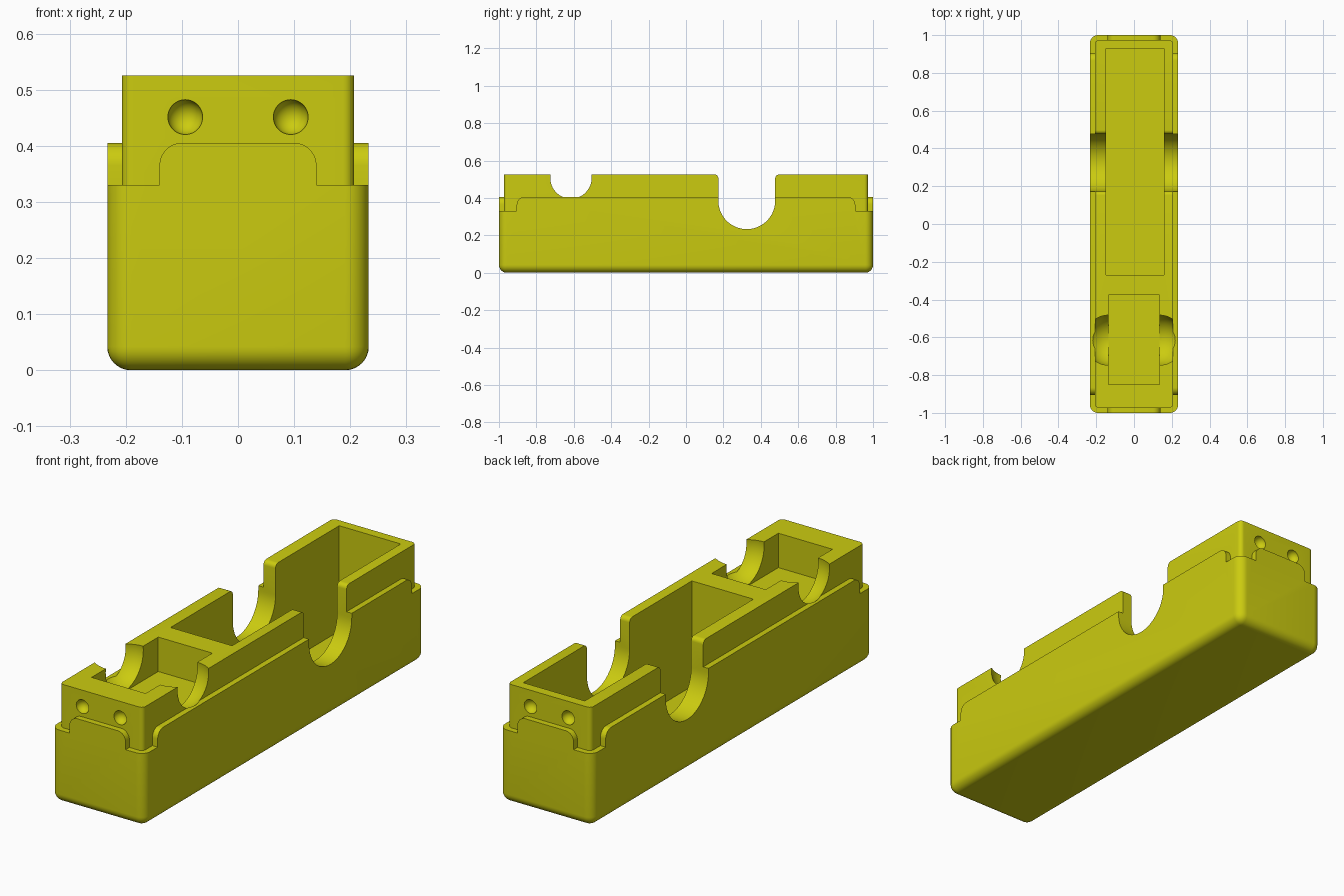
import bpy, bmesh, math
from mathutils import Vector

if "Cube" in bpy.data.objects:
    bpy.data.objects.remove(bpy.data.objects["Cube"])

yellow = bpy.data.materials.new("olive_yellow")
yellow.diffuse_color = (0.6, 0.6, 0.005, 1)
yellow.use_nodes = True
yellow.node_tree.nodes["Principled BSDF"].inputs["Base Color"].default_value = yellow.diffuse_color


def make(name, bm):
    bmesh.ops.recalc_face_normals(bm, faces=bm.faces)
    me = bpy.data.meshes.new(name)
    bm.to_mesh(me)
    bm.free()
    ob = bpy.data.objects.new(name, me)
    bpy.context.collection.objects.link(ob)
    me.materials.append(yellow)
    return ob


def box(name, lo, hi, round_vertical=0, round_bottom=False):
    bm = bmesh.new()
    bmesh.ops.create_cube(bm, size=1)
    for v in bm.verts:
        v.co = Vector([(a + b) / 2 + c * (b - a) for a, b, c in zip(lo, hi, v.co)])
    if round_vertical:
        def picked(e):
            a, b = (v.co for v in e.verts)
            return abs(a.z - b.z) > 0.01 or (round_bottom and a.z + b.z < 2 * lo[2] + 0.01)
        bmesh.ops.bevel(bm, geom=[e for e in bm.edges if picked(e)], offset=round_vertical,
                        segments=8, profile=0.5, affect='EDGES')
    return make(name, bm)


def prism(name, outline, axis, reach):
    """Extrude an outline (u, z) along x or y."""
    bm = bmesh.new()
    place = (lambda u, z, d: (d, u, z)) if axis == 'x' else (lambda u, z, d: (u, d, z))
    face = bm.faces.new([bm.verts.new(place(u, z, -reach)) for u, z in outline])
    out = bmesh.ops.extrude_face_region(bm, geom=[face])
    shift = Vector(place(0, 0, 2 * reach))
    for v in out['geom']:
        if isinstance(v, bmesh.types.BMVert):
            v.co += shift
    return make(name, bm)


def ball(name, loc, r):
    bm = bmesh.new()
    bmesh.ops.create_uvsphere(bm, u_segments=48, v_segments=24, radius=r)
    bmesh.ops.translate(bm, verts=bm.verts, vec=loc)
    return make(name, bm)


def combine(target, tool, operation):
    bpy.context.view_layer.objects.active = target
    mod = target.modifiers.new("join", 'BOOLEAN')
    mod.operation, mod.object, mod.solver = operation, tool, 'EXACT'
    bpy.ops.object.modifier_apply(modifier=mod.name)
    bpy.data.objects.remove(tool)


def arc(cu, cz, r, a0, a1, n=8):
    return [(cu + r * math.cos(math.radians(a0 + (a1 - a0) * i / n)),
             cz + r * math.sin(math.radians(a0 + (a1 - a0) * i / n))) for i in range(n + 1)]


def tab_outline(half, wide):
    """Low rim with a raised, round-shouldered middle."""
    right = [(wide, -0.1), (wide, 0.33), (half, 0.33)] + arc(half - 0.04, 0.365, 0.04, 0, 90)
    return right + [(-u, z) for u, z in reversed(right)]


# Outer shell with rim raised along the middle of every side
case = box("case_body", (-0.233, -1, 0), (0.233, 1, 0.45), 0.042, True)
rim = prism("rim_shape", tab_outline(0.14, 0.4), 'y', 1.2)
combine(rim, prism("rim_side_shape", tab_outline(0.905, 1.3), 'x', 0.35), 'UNION')
combine(case, rim, 'INTERSECT')

# Inner block rising above the rim
combine(case, box("inner_block", (-0.207, -0.973, 0.1), (0.207, 0.973, 0.525), 0.02), 'UNION')

# Long and short pockets
combine(case, box("long_pocket", (-0.147, -0.27, 0.05), (0.16, 0.93, 0.7)), 'DIFFERENCE')
combine(case, box("short_pocket", (-0.135, -0.85, 0.37), (0.135, -0.375, 0.7)), 'DIFFERENCE')

# Large U-shaped notch with rounded top lips
half = [(0.172, 0.7), (0.172, 0.525)] + arc(0.172, 0.505, 0.02, 90, 180, 6)
half += arc(0, 0.385, 0.152, 0, -90, 20)
notch = [(0.325 + u, z) for u, z in half] + [(0.325 - u, z) for u, z in reversed(half[:-1])]
combine(case, prism("large_notch", notch, 'x', 0.4), 'DIFFERENCE')

# Round finger scoops beside the short pocket, and dimples on both ends
for s in (-1, 1):
    combine(case, ball("scoop", (s * 0.132, -0.615, 0.507), 0.134), 'DIFFERENCE')
    for end in (-1, 1):
        combine(case, ball("dimple", (s * 0.094, end * 0.973, 0.451), 0.031), 'DIFFERENCE')

bpy.ops.object.select_all(action='DESELECT')
case.select_set(True)
bpy.context.view_layer.objects.active = case
bpy.ops.object.shade_smooth_by_angle(angle=math.radians(30))
